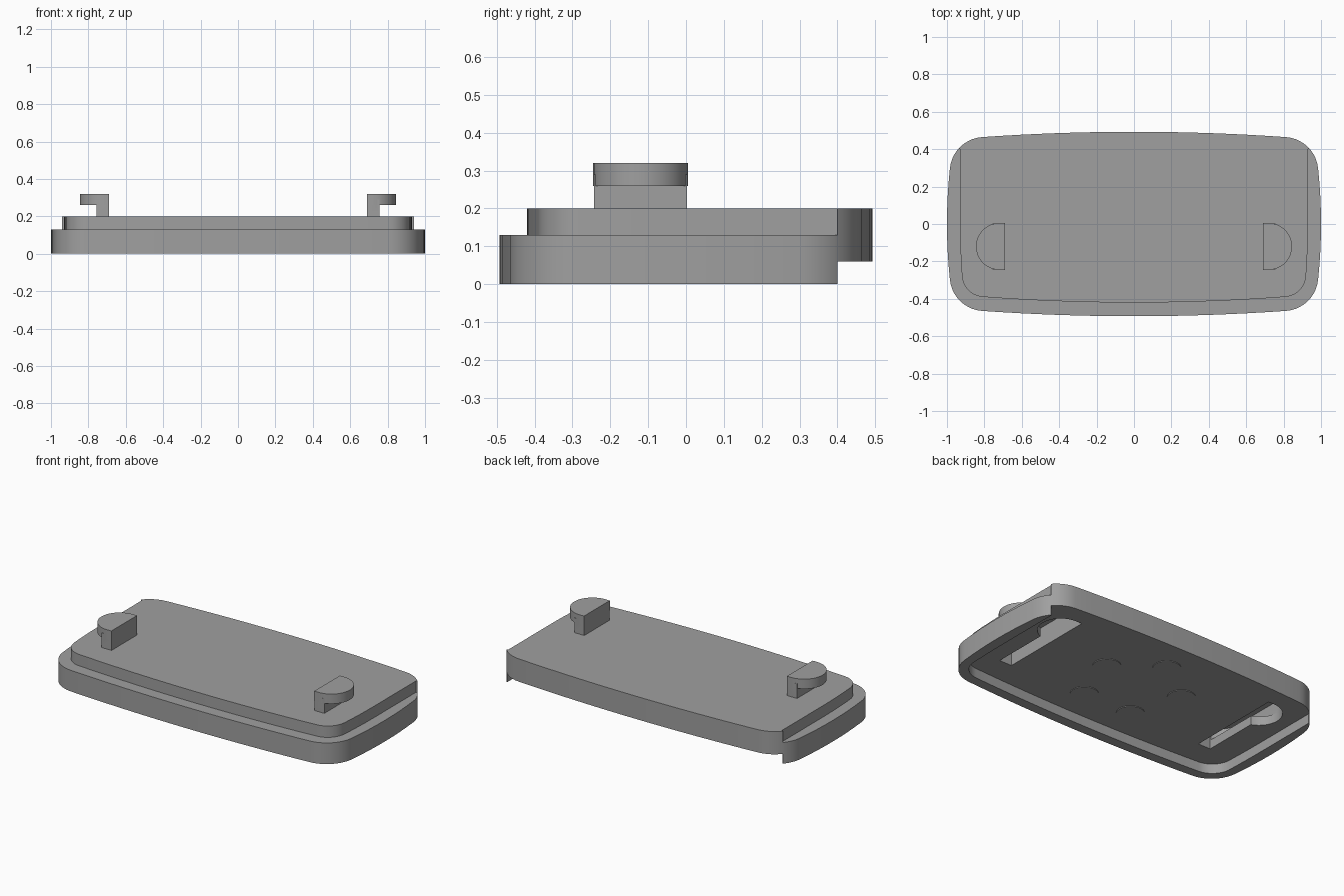
import bpy, bmesh, math

if "Cube" in bpy.data.objects:
    bpy.data.objects.remove(bpy.data.objects["Cube"])

grey = bpy.data.materials.new("mid_grey")
grey.diffuse_color = (0.35, 0.35, 0.35, 1)
grey.use_nodes = True
grey.node_tree.nodes["Principled BSDF"].inputs["Base Color"].default_value = grey.diffuse_color

BACK = 0.40  # the front rim and top step stop here


def quadrant(a, b, cx, cy, r):
    """Bowed side, round corner and bowed end, from (a, 0) to (0, b)."""
    arc = [(cx + r * math.cos(math.radians(t)), cy + r * math.sin(math.radians(t)))
           for t in range(6, 87, 8)]
    (sx, sy), (ex, ey) = arc[0], arc[-1]
    side = [(a - (a - sx) * (i / 4) ** 2, sy * i / 4) for i in range(4)]
    end = [(ex * (1 - i / 8), b - (b - ey) * (1 - i / 8) ** 2) for i in range(1, 9)]
    return side + arc + end


def front_half(q):
    """Front edge of an outline, running from -x round to +x."""
    left = [(-x, -y) for x, y in q]
    return left + [(x, -y) for x, y in q[-2::-1]]


def prism(name, pts, z0, z1):
    bm = bmesh.new()
    face = bm.faces.new([bm.verts.new((x, y, z0)) for x, y in pts])
    top = bmesh.ops.extrude_face_region(bm, geom=[face])["geom"]
    bmesh.ops.translate(bm, vec=(0, 0, z1 - z0),
                        verts=[v for v in top if isinstance(v, bmesh.types.BMVert)])
    bmesh.ops.recalc_face_normals(bm, faces=bm.faces)
    mesh = bpy.data.meshes.new(name)
    bm.to_mesh(mesh)
    bm.free()
    mesh.materials.append(grey)
    obj = bpy.data.objects.new(name, mesh)
    bpy.context.collection.objects.link(obj)
    return obj


def boolean(obj, other, operation):
    mod = obj.modifiers.new("bool", "BOOLEAN")
    mod.operation, mod.solver, mod.object = operation, "EXACT", other
    bpy.context.view_layer.objects.active = obj
    bpy.ops.object.modifier_apply(modifier=mod.name)
    bpy.data.objects.remove(other)


def smooth(obj):
    bpy.ops.object.select_all(action="DESELECT")
    obj.select_set(True)
    bpy.context.view_layer.objects.active = obj
    bpy.ops.object.shade_smooth_by_angle(angle=math.radians(30))


def d_shape(side, flat, cx, y0, y1, r):
    """Flat inner edge, rounded outer edge; y0 to y1 is the sweep of the centre."""
    pts = [(flat, y0 - r)]
    pts += [(cx + r * math.cos(math.radians(t)), y0 + r * math.sin(math.radians(t)))
            for t in range(-90, 1, 10)]
    pts += [(cx + r * math.cos(math.radians(t)), y1 + r * math.sin(math.radians(t)))
            for t in range(0 if y1 > y0 else 10, 91, 10)]
    pts.append((flat, y1 + r))
    return [(side * x, y) for x, y in pts]


def rect(side, x0, x1, y0, y1):
    return [(side * x0, y0), (side * x1, y0), (side * x1, y1), (side * x0, y1)]


# Full slab
outer = quadrant(1.0, 0.493, 0.80, 0.28, 0.185)
front = front_half(outer)
back = [(-x, -y) for x, y in front]
body = prism("body", front + back[1:-1], 0, 0.20)

# Underside recess, open towards the back
pocket = front_half(quadrant(0.935, 0.43, 0.80, 0.275, 0.13))
boolean(body, prism("pocket_cutter", pocket + [
    (0.935, BACK), (1.2, BACK), (1.2, 0.7), (-1.2, 0.7), (-1.2, BACK), (-0.935, BACK)],
    -0.1, 0.06), "DIFFERENCE")

# Step round the top of the front and sides
step = front_half(quadrant(0.93, 0.42, 0.80, 0.27, 0.12))
boolean(body, prism("step_cutter", [(-0.93, BACK)] + step + [
    (0.93, BACK), (1.2, BACK), (1.2, -0.7), (-1.2, -0.7), (-1.2, BACK)],
    0.13, 0.3), "DIFFERENCE")

for side in (-1, 1):
    # Keyhole slot: wide entrance, narrow neck, wide hidden channel
    boolean(body, prism("entrance_cutter", d_shape(side, 0.68, 0.72, 0.225, 0.225, 0.132),
                        0.0, 0.15), "DIFFERENCE")
    boolean(body, prism("neck_cutter", rect(side, 0.68, 0.765, -0.252, 0.225),
                        0.0, 0.15), "DIFFERENCE")
    boolean(body, prism("channel_cutter", d_shape(side, 0.68, 0.72, -0.12, 0.225, 0.132),
                        0.115, 0.188), "DIFFERENCE")
smooth(body)

# Hooks: upright stem with a half-round head
for side, word in ((-1, "left"), (1, "right")):
    hook = prism(word + "_hook", d_shape(side, 0.69, 0.72, -0.12, -0.12, 0.125), 0.26, 0.32)
    boolean(hook, prism("stem", rect(side, 0.69, 0.757, -0.243, 0.003), 0.195, 0.29), "UNION")
    smooth(hook)

# Ring of five thin round pads underneath
for i in range(5):
    a = math.radians(90 + 72 * i)
    cx, cy = 0.285 * math.cos(a), 0.285 * math.sin(a)
    pad = prism("round_pad", [(cx + 0.08 * math.cos(t * math.pi / 16),
                               cy + 0.08 * math.sin(t * math.pi / 16)) for t in range(32)],
                0.056, 0.061)
    smooth(pad)
